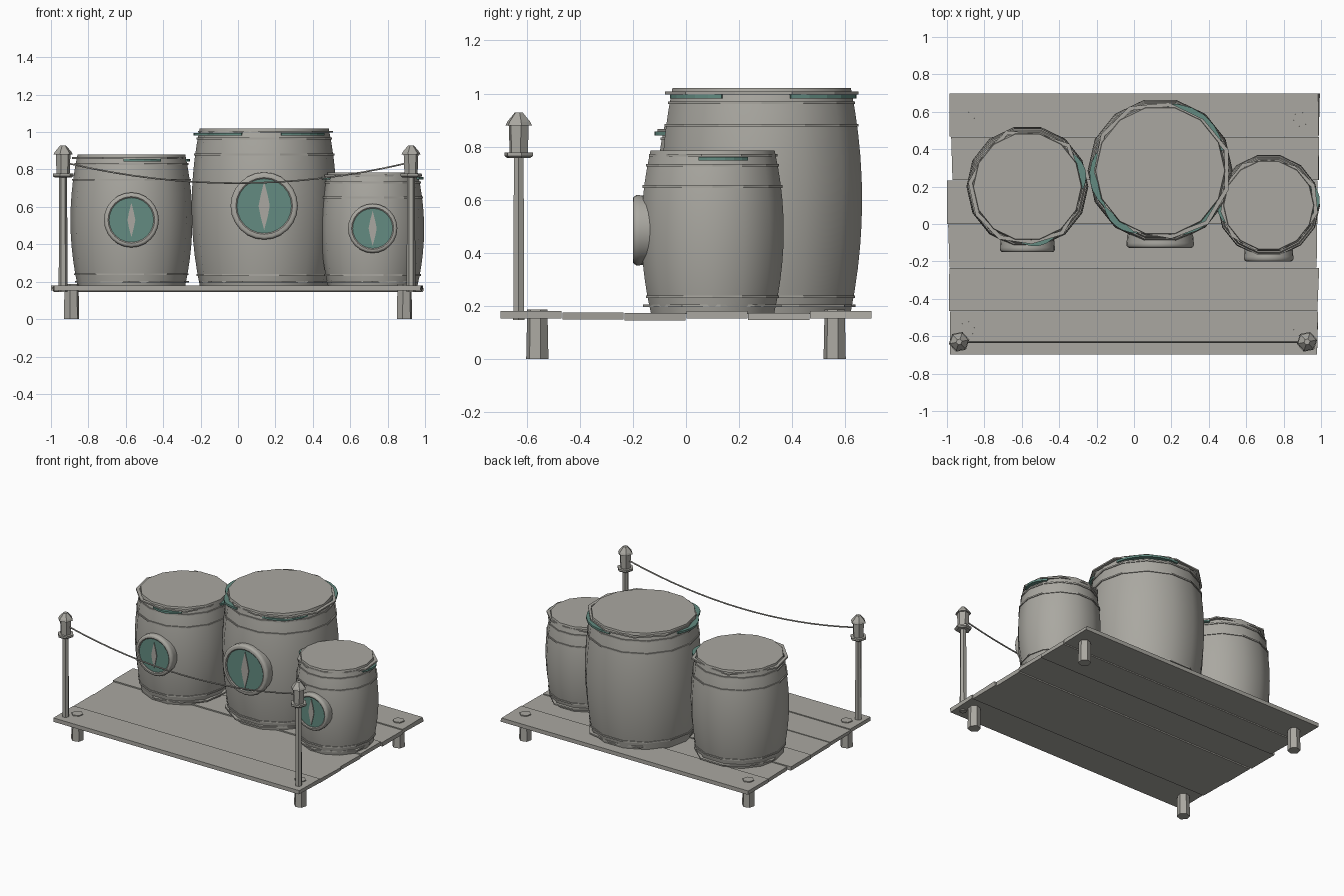
import bpy, bmesh, math, random
from math import sin, cos, pi, radians

if "Cube" in bpy.data.objects:
    bpy.data.objects.remove(bpy.data.objects["Cube"])
random.seed(4)

def material(name, rgb):
    m = bpy.data.materials.new(name)
    m.diffuse_color = (*rgb, 1)
    m.use_nodes = True
    m.node_tree.nodes["Principled BSDF"].inputs["Base Color"].default_value = m.diffuse_color
    return m

GREY = material("weathered grey", (0.40, 0.39, 0.355))
TEAL = material("dull teal", (0.125, 0.26, 0.22))

def finish(name, bm, mat, loc=(0, 0, 0), rot=(0, 0, 0), smooth=None):
    bmesh.ops.recalc_face_normals(bm, faces=bm.faces)
    me = bpy.data.meshes.new(name)
    bm.to_mesh(me)
    bm.free()
    me.materials.append(mat)
    ob = bpy.data.objects.new(name, me)
    bpy.context.collection.objects.link(ob)
    ob.location, ob.rotation_euler = loc, rot
    if smooth:
        bpy.ops.object.select_all(action='DESELECT')
        ob.select_set(True)
        bpy.context.view_layer.objects.active = ob
        bpy.ops.object.shade_smooth_by_angle(angle=radians(smooth))
    return ob

def lathe(name, profile, n, mat, loc, closed=False, rot=(0, 0, 0), smooth=None, phase=0, jitter=0):
    """Turn a (radius, height) profile; closed profiles make rings."""
    bm = bmesh.new()
    j = [1 + random.uniform(-jitter, jitter) for _ in range(n)]
    rings = [[bm.verts.new((r * j[i] * cos(phase + 2 * pi * i / n),
                            r * j[i] * sin(phase + 2 * pi * i / n), z)) for i in range(n)]
             for r, z in profile]
    pairs = list(zip(rings, rings[1:]))
    if closed:
        pairs.append((rings[-1], rings[0]))
    else:
        bm.faces.new(rings[0])
        bm.faces.new(rings[-1])
    for a, b in pairs:
        for i in range(n):
            k = (i + 1) % n
            bm.faces.new((a[i], a[k], b[k], b[i]))
    return finish(name, bm, mat, loc, rot, smooth)

def band(r, z, w, h):
    return [(r - w, z - h), (r, z - h), (r, z + h), (r - w, z + h)]

def moss_arc(name, r, z, a0, a1, width, loc):
    """Thin crescent clinging to the rim of a barrel."""
    bm = bmesh.new()
    steps, rows = 6, []
    for i in range(steps + 1):
        a = radians(a0 + (a1 - a0) * i / steps)
        ro = r + width * (0.35 + 0.65 * sin(pi * i / steps))
        rows.append([bm.verts.new((q * cos(a), q * sin(a), z + dz))
                     for q, dz in ((r - .03, -.008), (ro, -.008), (ro, .006), (r - .03, .006))])
    for a, b in zip(rows, rows[1:]):
        for i in range(4):
            k = (i + 1) % 4
            bm.faces.new((a[i], a[k], b[k], b[i]))
    bm.faces.new(rows[0])
    bm.faces.new(rows[-1])
    finish(name, bm, TEAL, loc)

# deck planks with slightly uneven ends and heights
ends = [(-.98, .98), (-.985, .985), (-.99, .975), (-1.0, .98), (-.975, .985), (-.985, .99)]
for i, (x0, x1) in enumerate(ends):
    y0 = -.7 + i * 1.4 / 6
    dz = (.003, -.002, -.005, .002, -.004, .002)[i]
    bm = bmesh.new()
    bmesh.ops.create_cube(bm, size=1)
    for v in bm.verts:
        skew = random.uniform(-.006, .006)
        v.co = ((x0 if v.co.x < 0 else x1) + skew * (1 if abs(x0) < 1 else 0),
                y0 + (.001 if v.co.y < 0 else 1.4 / 6 - .002),
                .164 + dz + v.co.z * .028)
    finish("deck_plank", bm, GREY)

# hexagonal legs poking through the deck
for sx in (-1, 1):
    for sy in (-1, 1):
        lathe("deck_leg", [(.043, 0), (.039, .187)], 6, GREY, (sx * .89, sy * .56, 0), phase=.3)

# lantern posts
for x in (-.935, .925):
    loc = (x, -.63, 0)
    lathe("lantern_post", [(.024, .146), (.021, .765)], 6, GREY, loc)
    lathe("lantern_base", [(.046, .757), (.056, .765), (.056, .778)], 6, GREY, loc, phase=.2)
    lathe("lantern_body", [(.036, .778), (.040, .885)], 6, GREY, loc, phase=.2)
    lathe("lantern_roof", [(.052, .88), (.046, .893), (.016, .928)], 6, GREY, loc, phase=.2)

# sagging rope between the lanterns
curve = bpy.data.curves.new("rope", 'CURVE')
curve.dimensions = '3D'
curve.bevel_depth = .005
curve.bevel_resolution = 1
sp = curve.splines.new('POLY')
sp.points.add(16)
for i, p in enumerate(sp.points):
    t = i / 16 * 2 - 1
    p.co = (-.005 + .90 * t, -.63, .727 + .105 * t * t, 1)
curve.materials.append(GREY)
bpy.context.collection.objects.link(bpy.data.objects.new("rope", curve))

# barrels: centre, top, end radius, belly radius, hoop heights,
# eye (height, outer radius, front y, slit half height), moss arcs
barrels = [
    ((-.57, .20), .88, .288, .326, (.24, .745, .83), (.53, .147, -.15, .092),
     [(-2, 36), (262, 302)]),
    ((.14, .285), 1.02, .345, .388, (.235, .88, .965), (.605, .18, -.127, .13),
     [(18, 86), (165, 212), (212, 250), (285, 335)]),
    ((.72, .10), .785, .24, .275, (.235, .65, .73), (.485, .132, -.2, .094),
     [(-12, 32), (165, 202)]),
]
for (cx, cy), top, r0, r1, hoops, (ez, er, ey, slit), moss in barrels:
    loc = (cx, cy, 0)
    bot = .18
    mid, half = (top + bot) / 2, (top - bot) / 2

    def radius(z):
        return r0 + (r1 - r0) * (1 - ((z - mid) / half) ** 2)

    zs = [bot - .01 + (top - bot + .01) * i / 10 for i in range(11)]
    lathe("barrel", [(radius(z), z) for z in zs], 14, GREY, loc, smooth=50)
    for z in hoops:
        lathe("barrel_hoop", band(radius(z) + .006, z, .02, .005), 14, GREY, loc, closed=True)
    # uneven rims near both ends
    for z in (top - .018, bot + .02):
        lathe("barrel_rim", band(r0 + .018, z, .022, .005), 11, GREY, loc,
              closed=True, phase=random.random(), jitter=.06)
    for a0, a1 in moss:
        moss_arc("moss", r0, top - .03, a0, a1, .035, loc)

    # round eye window facing the front
    eloc, rot = (cx, ey, ez), (pi / 2, 0, 0)
    w = er * .19
    lathe("window_frame", [(er - w, -.07), (er - .004, -.07), (er, -.025), (er, -.012), (er - .006, -.003),
                           (er - .012, 0), (er - w + .006, 0), (er - w, -.005)],
          24, GREY, eloc, closed=True, rot=rot, smooth=40)
    lathe("window_glass", [(er - w + .004, -.03), (er - w + .004, -.010)], 24, TEAL, eloc, rot=rot)
    bm = bmesh.new()
    sw = slit * .23
    pts = [(0, slit), (-sw * .62, slit * .45), (-sw, 0), (-sw * .62, -slit * .45),
           (0, -slit), (sw * .62, -slit * .45), (sw, 0), (sw * .62, slit * .45)]
    face = bm.faces.new([bm.verts.new((x, y, -.011)) for x, y in pts])
    ext = bmesh.ops.extrude_face_region(bm, geom=[face])
    for v in ext["geom"]:
        if isinstance(v, bmesh.types.BMVert):
            v.co.z += .006
    finish("window_slit", bm, GREY, eloc, rot)
